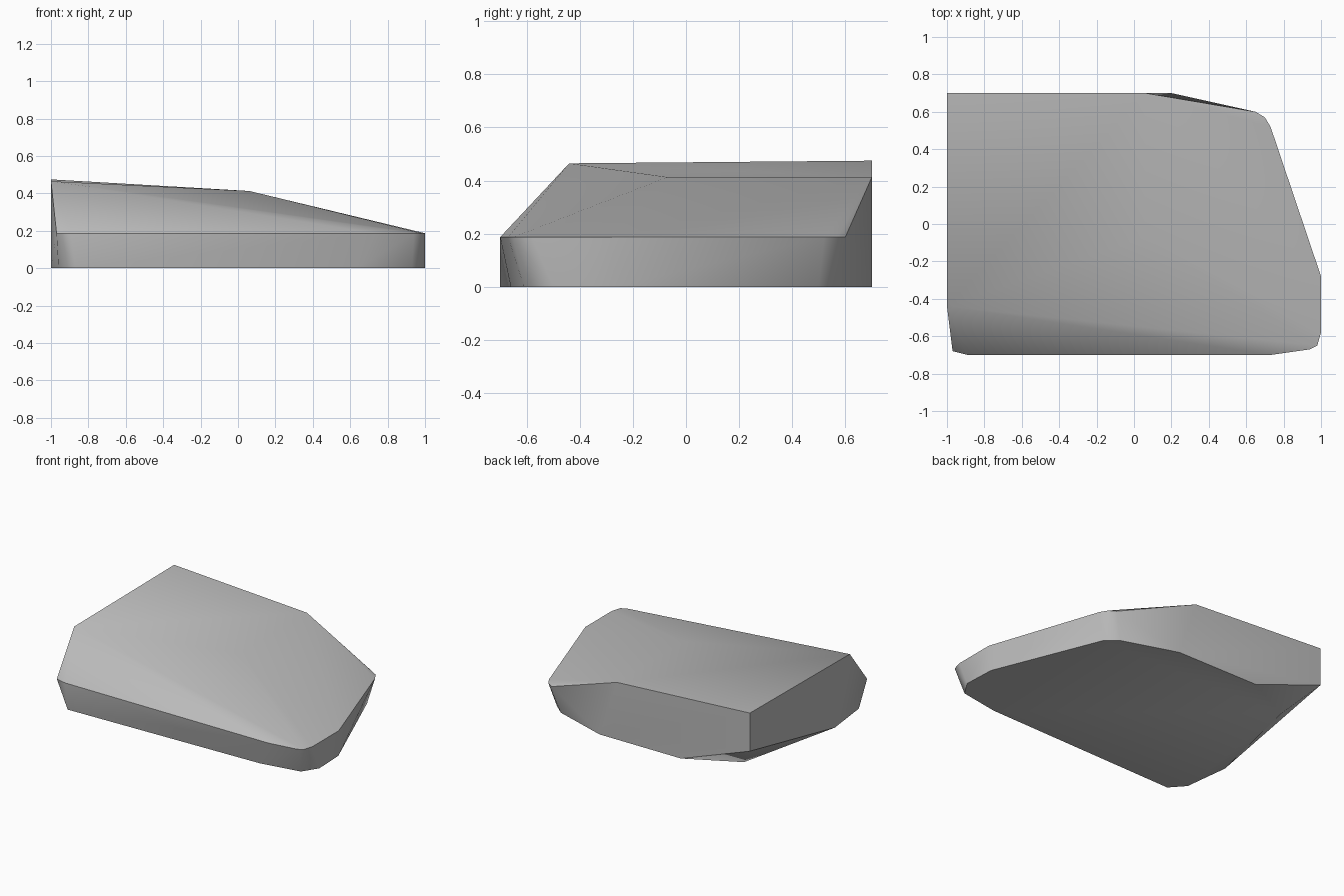
import bpy, bmesh
from math import radians

if "Cube" in bpy.data.objects:
    bpy.data.objects.remove(bpy.data.objects["Cube"])

# one plain stone colour
stone = bpy.data.materials.new("stone_grey")
stone.use_nodes = True
COLOUR = (0.5, 0.5, 0.5, 1)
stone.diffuse_color = COLOUR
stone.node_tree.nodes["Principled BSDF"].inputs["Base Color"].default_value = COLOUR

# underside outline on the ground
base = [(-.87, -.7), (.64, -.66), (.93, -.61), (1, -.5), (.99, -.27), (.68, .5),
        (.6, .57), (.2, .7), (-.45, .7), (-.82, .51), (-1, -.27), (-.96, -.6)]
# rim where the walls meet the sloping top
rim = [(-.97, -.68), (-.89, -.7), (.73, -.7), (.94, -.67), (.98, -.65), (1, -.58),
       (1, -.28), (.73, .52), (.7, .57), (.65, .6)]
# raised plateau and the chipped back corner
crown = [(-1, -.44, .465), (-1, .7, .475), (.06, .7, .413), (.06, -.07, .413), (-1, .7, .2)]

# the faceted slab is the skin around these outlines
bm = bmesh.new()
for x, y in base:
    bm.verts.new((x, y, 0))
for x, y in rim:
    bm.verts.new((x, y, .187))
for point in crown:
    bm.verts.new(point)
hull = bmesh.ops.convex_hull(bm, input=bm.verts[:])
loose = {v for v in hull["geom_interior"] + hull["geom_unused"] if isinstance(v, bmesh.types.BMVert)}
bmesh.ops.delete(bm, geom=list(loose), context='VERTS')
bmesh.ops.dissolve_limit(bm, angle_limit=radians(1), verts=bm.verts[:], edges=bm.edges[:])
bmesh.ops.recalc_face_normals(bm, faces=bm.faces[:])

mesh = bpy.data.meshes.new("rock_slab")
bm.to_mesh(mesh)
bm.free()
mesh.materials.append(stone)
rock = bpy.data.objects.new("rock_slab", mesh)
bpy.context.collection.objects.link(rock)

# soft facets, crisp rim
bpy.ops.object.select_all(action='DESELECT')
rock.select_set(True)
bpy.context.view_layer.objects.active = rock
bpy.ops.object.shade_smooth_by_angle(angle=radians(40))
